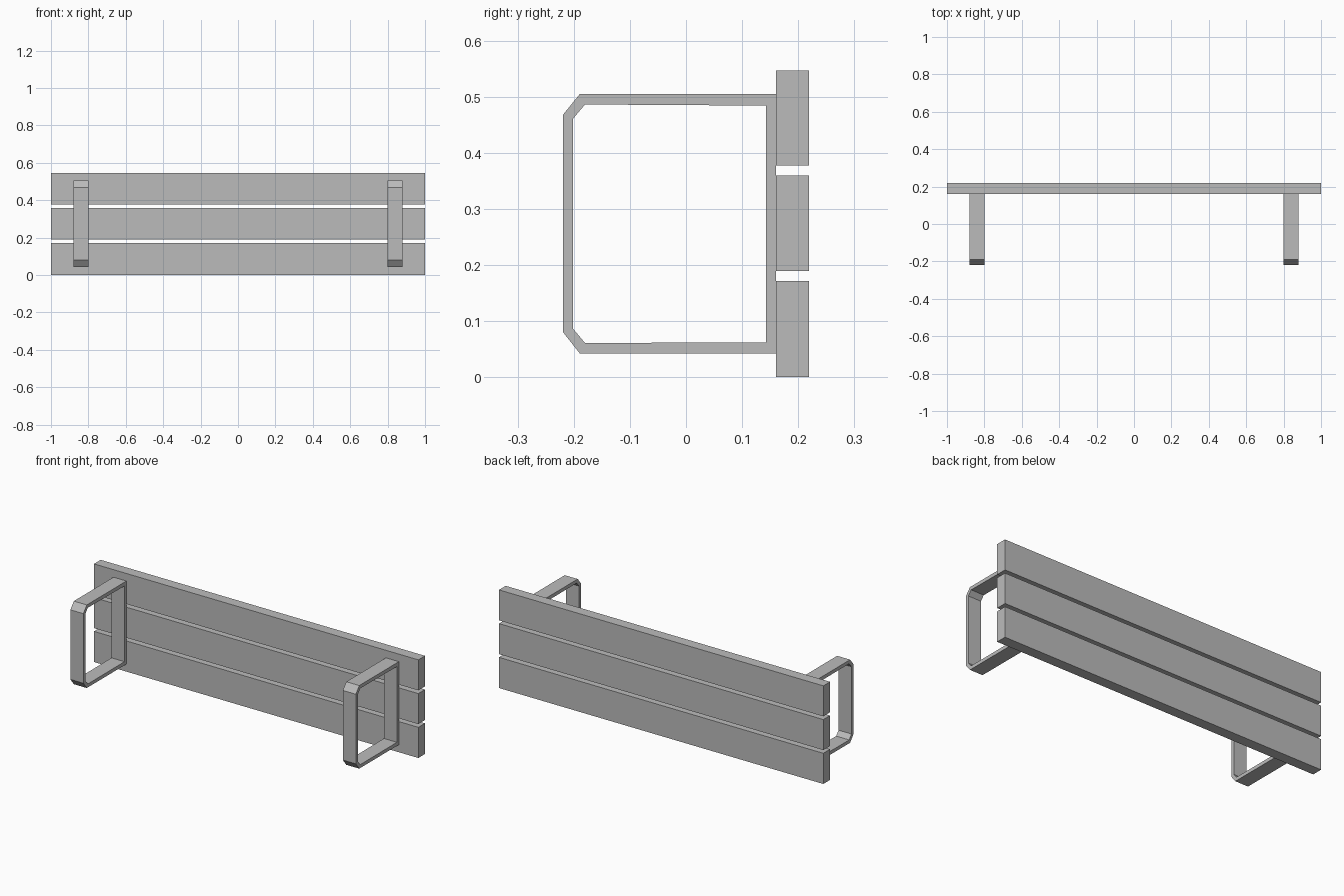
import bpy
import bmesh

cube = bpy.data.objects.get("Cube")
if cube:
    bpy.data.objects.remove(cube, do_unlink=True)

grey = bpy.data.materials.new("plain grey")
grey.use_nodes = True
grey.diffuse_color = (0.5, 0.5, 0.5, 1)
grey.node_tree.nodes["Principled BSDF"].inputs["Base Color"].default_value = (0.5, 0.5, 0.5, 1)


def add_object(name, bm):
    bmesh.ops.recalc_face_normals(bm, faces=bm.faces[:])
    mesh = bpy.data.meshes.new(name)
    bm.to_mesh(mesh)
    bm.free()
    mesh.materials.append(grey)
    obj = bpy.data.objects.new(name, mesh)
    bpy.context.collection.objects.link(obj)
    return obj


def plank(name, low, high):
    bm = bmesh.new()
    bmesh.ops.create_cube(bm, size=1)
    for v in bm.verts:
        v.co.x *= 2
        v.co.y = 0.1895 + v.co.y * 0.059
        v.co.z = (low + high) / 2 + v.co.z * (high - low)
    return add_object(name, bm)


def ring_frame(name, outer, inner, x0, x1):
    """Closed flat-bar loop: strip between two outlines, extruded along x."""
    bm = bmesh.new()
    a = [bm.verts.new((x0, y, z)) for y, z in outer]
    b = [bm.verts.new((x0, y, z)) for y, z in inner]
    n = len(a)
    faces = [bm.faces.new((a[i], a[(i + 1) % n], b[(i + 1) % n], b[i])) for i in range(n)]
    ext = bmesh.ops.extrude_face_region(bm, geom=faces, use_keep_orig=True)
    moved = [g for g in ext["geom"] if isinstance(g, bmesh.types.BMVert)]
    bmesh.ops.translate(bm, verts=moved, vec=(x1 - x0, 0, 0))
    return add_object(name, bm)


# Seat planks
for label, low, high in (("lower", 0, 0.171), ("middle", 0.189, 0.359), ("upper", 0.377, 0.547)):
    plank(label + "_plank", low, high)

# Leg frames with chamfered corners
outer = [(0.16, 0.042), (-0.189, 0.042), (-0.219, 0.08),
         (-0.219, 0.468), (-0.189, 0.505), (0.16, 0.505)]
inner = [(0.143, 0.062), (-0.18, 0.061), (-0.201, 0.086),
         (-0.201, 0.461), (-0.18, 0.486), (0.143, 0.484)]
ring_frame("left_leg_frame", outer, inner, 0.8, 0.88)
ring_frame("right_leg_frame", outer, inner, -0.88, -0.8)
